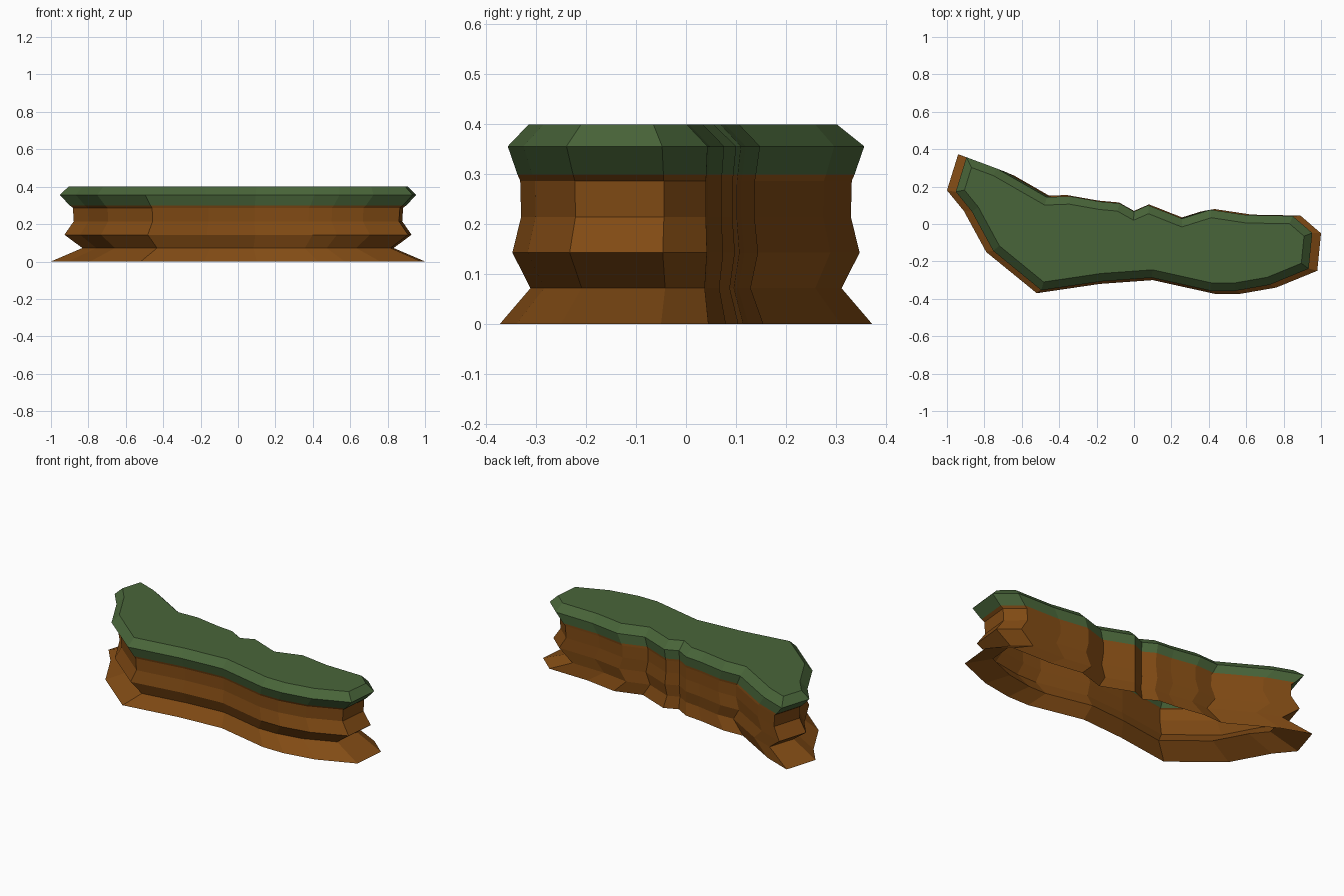
import bpy, bmesh
from mathutils import Vector

if "Cube" in bpy.data.objects:
    bpy.data.objects.remove(bpy.data.objects["Cube"])

# Plan outline of the cliff foot, counter-clockwise from the back left tip
OUTLINE = [(-.94, .373), (-1, .18), (-.91, .07), (-.79, -.15), (-.52, -.37),
           (-.18, -.32), (.10, -.30), (.43, -.373), (.57, -.373), (.76, -.34),
           (.98, -.25), (1, -.05), (.89, .045), (.63, .05), (.43, .08),
           (.27, .03), (.08, .105), (0, .07), (-.08, .115), (-.19, .125),
           (-.36, .155), (-.49, .15), (-.77, .31)]


def material(name, colour):
    m = bpy.data.materials.new(name)
    m.diffuse_color = (*colour, 1)
    m.use_nodes = True
    m.node_tree.nodes["Principled BSDF"].inputs["Base Color"].default_value = m.diffuse_color
    return m


def inset(points, d):
    """Move a closed outline inwards by d with mitred corners."""
    out = []
    for i, p in enumerate(points):
        a = (p - points[i - 1]).normalized()
        b = (points[(i + 1) % len(points)] - p).normalized()
        na, nb = Vector((-a.y, a.x)), Vector((-b.y, b.x))
        out.append(p + (na + nb) * d / (1 + na.dot(nb)))
    return out


def ring(z, sx, sy, d=0):
    pts = inset([Vector((x * sx, y * sy)) for x, y in OUTLINE], d)
    return [(p.x, p.y, z) for p in pts]


def loft(name, rings, mat, cap):
    bm = bmesh.new()
    rows = [[bm.verts.new(c) for c in r] for r in rings]
    n = len(OUTLINE)
    for lo, hi in zip(rows, rows[1:]):
        for i in range(n):
            j = (i + 1) % n
            bm.faces.new((lo[i], lo[j], hi[j], hi[i]))
    if cap:
        bm.faces.new(rows[-1])
    me = bpy.data.meshes.new(name)
    bm.to_mesh(me)
    bm.free()
    me.materials.append(mat)
    ob = bpy.data.objects.new(name, me)
    bpy.context.collection.objects.link(ob)


earth = material("brown earth", (.22, .07, .007))
grass = material("green grass", (.066, .13, .041))

# Stepped earth walls, open underneath
seam = ring(.30, .90, .905)
loft("earth_walls", [ring(0, 1, 1), ring(.072, .832, .835),
                     ring(.143, .928, .932), ring(.215, .878, .885),
                     ring(.287, .883, .89), seam], earth, False)

# Overhanging grass layer with a bevelled rim and flat top
loft("grass_top", [seam, ring(.356, .953, .957),
                   ring(.40, .953, .957, .042)], grass, True)
